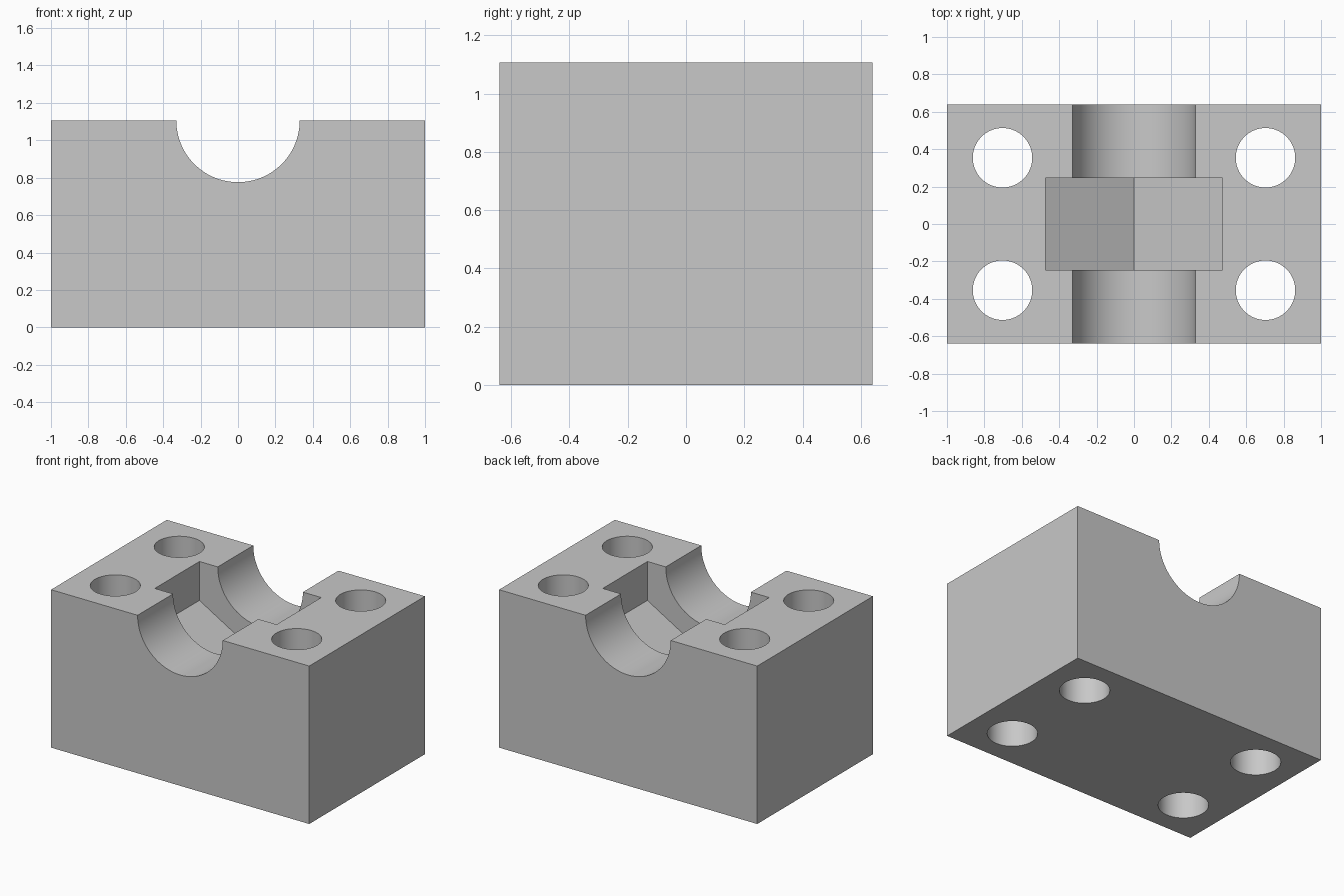
import bpy
import math

if "Cube" in bpy.data.objects:
    bpy.data.objects.remove(bpy.data.objects["Cube"], do_unlink=True)

WIDTH, DEPTH, HEIGHT = 2.0, 1.28, 1.106
BORE_RADIUS = 0.33
NUT_APOTHEM, NUT_LENGTH = 0.472, 0.494
HOLE_RADIUS, HOLE_X, HOLE_Y = 0.159, 0.703, 0.354

grey = bpy.data.materials.new("plain grey")
grey.use_nodes = True
colour = (0.58, 0.58, 0.58, 1)
grey.diffuse_color = colour
grey.node_tree.nodes["Principled BSDF"].inputs["Base Color"].default_value = colour

# Solid block
bpy.ops.mesh.primitive_cube_add(size=1, location=(0, 0, HEIGHT / 2))
block = bpy.context.object
block.name = "clamp_block"
block.scale = (WIDTH, DEPTH, HEIGHT)
bpy.ops.object.transform_apply(location=True, rotation=False, scale=True)
block.data.materials.append(grey)


def cut(name, sides, radius, length, location, rotation=(0, 0, 0)):
    """Subtract a prism from the block."""
    bpy.ops.mesh.primitive_cylinder_add(vertices=sides, radius=radius, depth=length,
                                        location=location, rotation=rotation)
    cutter = bpy.context.object
    cutter.name = name
    cutter.hide_render = True
    cutter.data.materials.append(grey)
    bpy.context.view_layer.objects.active = block
    mod = block.modifiers.new(name, "BOOLEAN")
    mod.operation = "DIFFERENCE"
    mod.solver = "EXACT"
    mod.object = cutter
    bpy.ops.object.modifier_apply(modifier=mod.name)
    bpy.data.objects.remove(cutter, do_unlink=True)


# Half-round channel running front to back
along_y = (math.pi / 2, 0, 0)
cut("channel", 96, BORE_RADIUS, DEPTH * 2, (0, 0, HEIGHT), along_y)

# Half-hexagon nut pocket, point down
cut("nut_pocket", 6, NUT_APOTHEM / math.cos(math.pi / 6), NUT_LENGTH,
    (0, 0, HEIGHT), along_y)

# Four vertical bolt holes
for sx in (-1, 1):
    for sy in (-1, 1):
        cut("bolt_hole", 64, HOLE_RADIUS, HEIGHT * 2,
            (sx * HOLE_X, sy * HOLE_Y, HEIGHT / 2))

# Smooth round walls, crisp edges
bpy.ops.object.select_all(action="DESELECT")
block.select_set(True)
bpy.context.view_layer.objects.active = block
bpy.ops.object.shade_smooth_by_angle(angle=math.radians(25))
